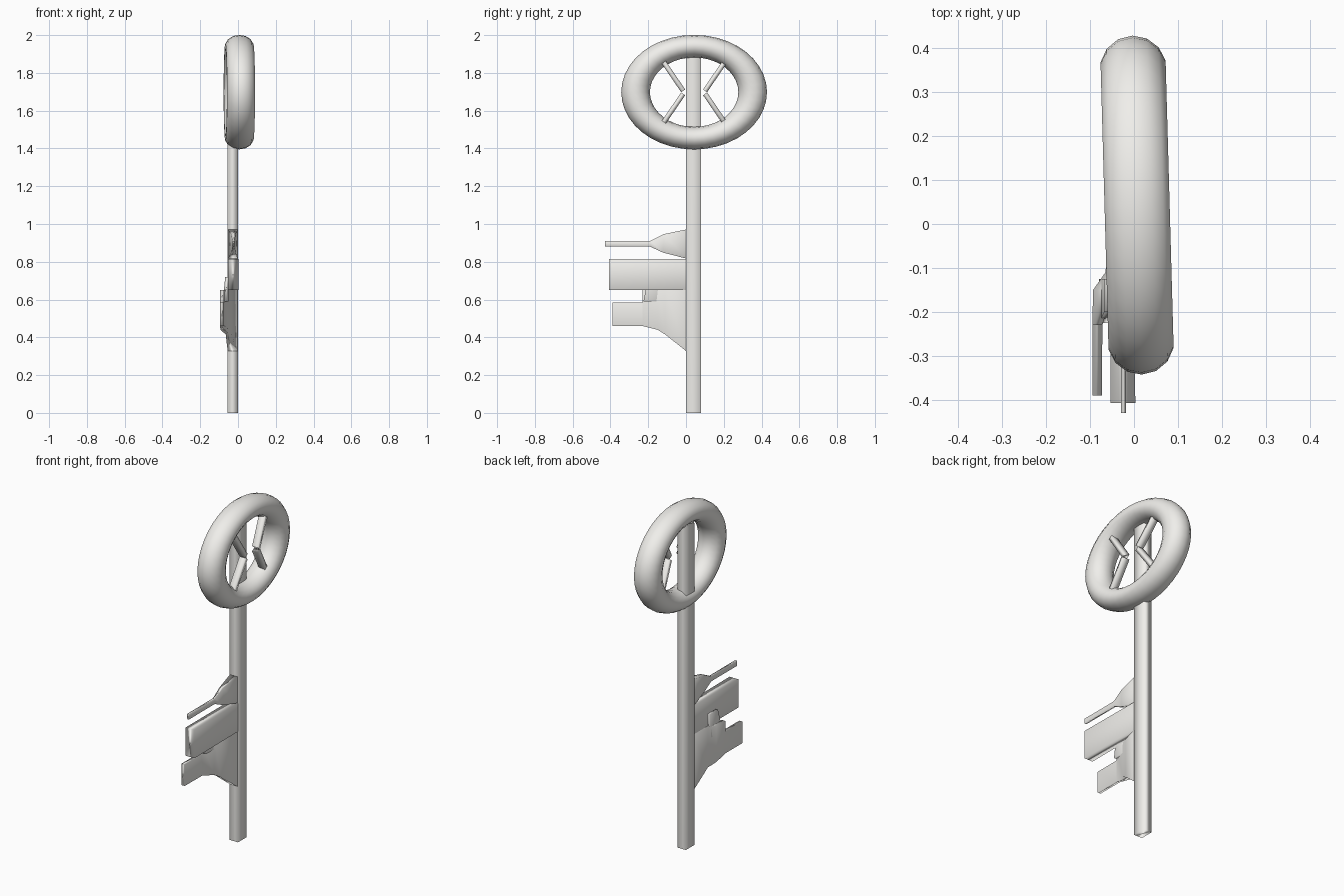
import bpy, bmesh, math
from mathutils import Vector

if "Cube" in bpy.data.objects:
    bpy.data.objects.remove(bpy.data.objects["Cube"])

# Pale off-white finish
PALE = bpy.data.materials.new("pale_finish")
PALE.diffuse_color = (0.87, 0.86, 0.83, 1)
PALE.use_nodes = True
PALE.node_tree.nodes["Principled BSDF"].inputs["Base Color"].default_value = PALE.diffuse_color


def loft(name, rings):
    """Skin four-cornered sections, close both ends, soften the shading."""
    bm = bmesh.new()
    vs = [[bm.verts.new(c) for c in r] for r in rings]
    for a, b in zip(vs, vs[1:]):
        for i in range(4):
            j = (i + 1) % 4
            bm.faces.new((a[i], a[j], b[j], b[i]))
    bm.faces.new(vs[0])
    bm.faces.new(vs[-1])
    bmesh.ops.remove_doubles(bm, verts=bm.verts, dist=1e-5)
    bmesh.ops.recalc_face_normals(bm, faces=bm.faces)
    for f in bm.faces:
        f.smooth = True
    mesh = bpy.data.meshes.new(name)
    bm.to_mesh(mesh)
    bm.free()
    mesh.materials.append(PALE)
    ob = bpy.data.objects.new(name, mesh)
    bpy.context.collection.objects.link(ob)
    ob.modifiers.new("soft_normals", 'WEIGHTED_NORMAL')
    return ob


def y_section(y, x0, x1, z0, z1):
    return [(x0, y, z0), (x1, y, z0), (x1, y, z1), (x0, y, z1)]


def z_section(z, x0, x1, y0, y1):
    return [(x0, y0, z), (x1, y0, z), (x1, y1, z), (x0, y1, z)]


def blade(name, *sections):
    return loft(name, [y_section(*s) for s in sections])


# Oval bow ring, slightly turned about the vertical
bpy.ops.mesh.primitive_torus_add(major_radius=0.31, minor_radius=0.076,
                                 major_segments=40, minor_segments=14,
                                 location=(0.007, 0.043, 1.698),
                                 rotation=(0, math.radians(90), math.radians(1.6)))
ring = bpy.context.object
ring.name = "bow_ring"
ring.scale = (0.785, 1, 1)
ring.data.materials.append(PALE)
bpy.ops.object.shade_smooth()

# Square shaft
loft("shaft", [z_section(z, -0.055, 0, 0, 0.08) for z in (0, 1.89)])

# Four slanted spokes inside the bow
for side, s, shift in (("left", -1, 0), ("right", 1, -0.025)):
    for level, t in (("lower", -1), ("upper", 1)):
        a = Vector((0, 0.043 + s * 0.058, 1.697 + t * 0.008))
        b = Vector((shift, 0.043 + s * 0.165, 1.697 + t * 0.165))
        d = (b - a).normalized()
        n = Vector((0, -d.z, d.y)).normalized() * 0.013
        loft("spoke_%s_%s" % (level, side),
             [[p + n * k + Vector((x, 0, 0))
               for x, k in ((0.028, -1), (0.066, -1), (0.066, 1), (0.028, 1))]
              for p in (a, b)])

# Upper bit, tapering to a thin prong
blade("upper_bit",
      (0.01, -0.054, -0.001, 0.815, 0.973),
      (-0.12, -0.036, -0.012, 0.848, 0.946),
      (-0.19, -0.03, -0.018, 0.88, 0.91),
      (-0.43, -0.03, -0.018, 0.88, 0.91))

# Middle bit, a plain plate
blade("middle_bit",
      (0.01, -0.054, -0.001, 0.65, 0.816),
      (-0.408, -0.054, 0.003, 0.65, 0.816))

# Lower bit, sweeping sideways into an offset tooth
blade("lower_bit",
      (0.01, -0.054, -0.001, 0.32, 0.65),
      (-0.11, -0.065, -0.035, 0.415, 0.65),
      (-0.15, -0.093, -0.048, 0.44, 0.65),
      (-0.23, -0.095, -0.072, 0.46, 0.65),
      (-0.23, -0.095, -0.072, 0.46, 0.585),
      (-0.39, -0.095, -0.073, 0.46, 0.585))

# Tapered post joining the lower and middle bits
loft("bit_post", [z_section(0.59, -0.08, -0.05, -0.225, -0.125),
                  z_section(0.72, -0.068, -0.045, -0.2, -0.125)])
